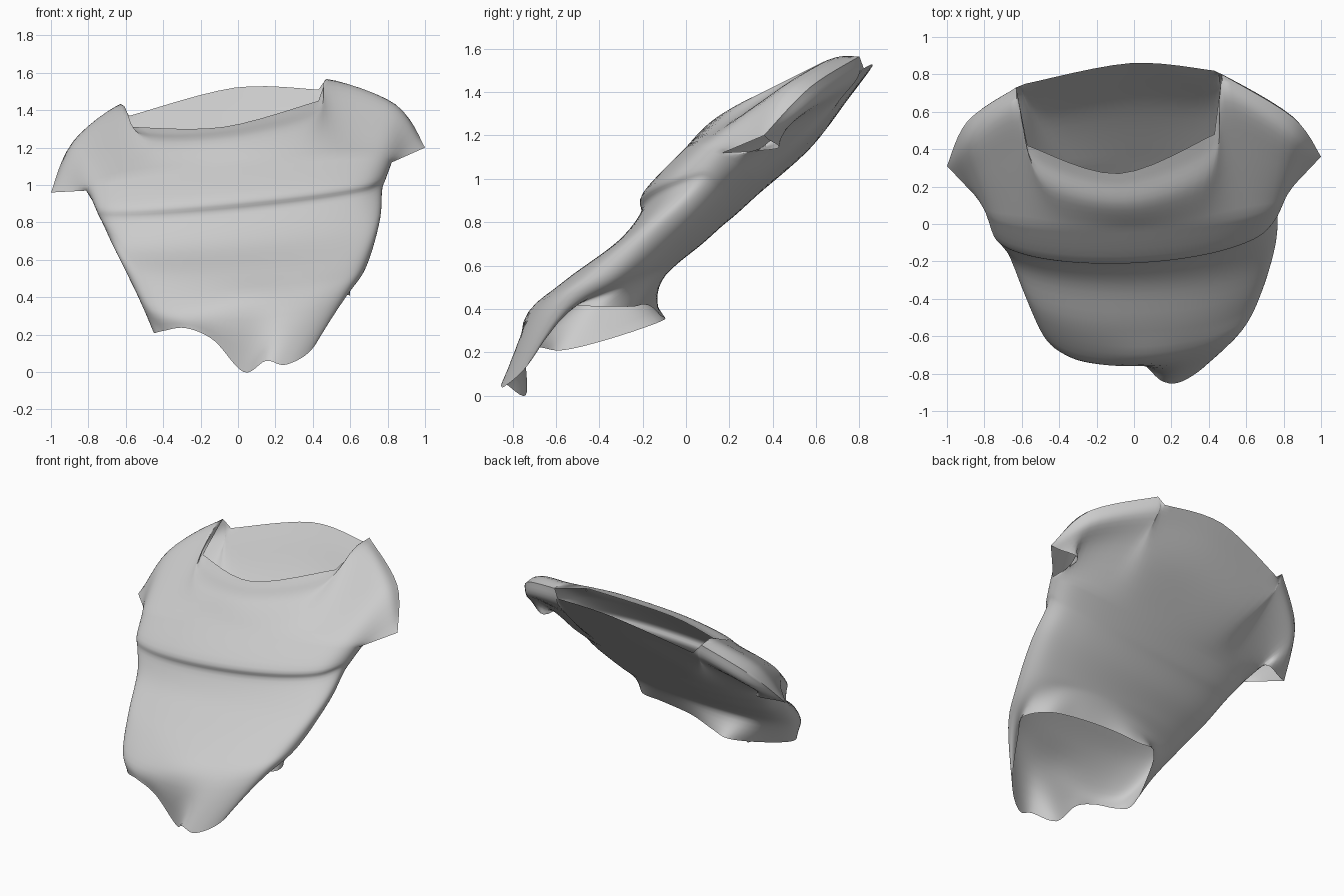
import bpy, bmesh
from math import sin, cos, pi
from mathutils import Vector as V

if "Cube" in bpy.data.objects:
    bpy.data.objects.remove(bpy.data.objects["Cube"])

UP = V((0, -.68, .73))      # outward direction of the front sheet
SUB = 6                     # steps between control points


def spline(pts, n=SUB, closed=False):
    """Smooth curve through the points, n steps per span."""
    m = len(pts)
    get = (lambda i: pts[i % m]) if closed else (lambda i: pts[min(max(i, 0), m - 1)])
    out = []
    for i in range(m if closed else m - 1):
        a, b, c, d = (get(i + k) for k in (-1, 0, 1, 2))
        for s in range(n):
            t = s / n
            out.append(.5 * (2 * b + (c - a) * t + (2 * a - 5 * b + 4 * c - d) * t * t
                             + (3 * b - a - 3 * c + d) * t ** 3))
    if not closed:
        out.append(pts[-1].copy())
    return out


def broken_spline(pts, breaks):
    """Spline with sharp corners at the given indices."""
    out = []
    for a, b in zip(breaks, breaks[1:]):
        out += spline(pts[a:b + 1])[:-1]
    return out + [pts[-1].copy()]


def ring(left, right, front, back):
    """16 control points: left side, over the front, right side, under the back."""
    l, r, f, b = map(V, (left, right, front, back))
    c = (l + r) / 2
    out = []
    for i in range(16):
        a = pi - i * pi / 8
        s = abs(sin(a)) ** .75
        out.append(c + (r - l) / 2 * cos(a) + ((f if i <= 8 else b) - c) * s)
    return out


def loft(bm, rows, closed):
    """Skin rows of equal length, smoothed from row to row."""
    cols = [spline(list(col), 5) for col in zip(*rows)]
    grid = [[bm.verts.new(p) for p in col] for col in cols]
    n = len(grid)
    for i in range(n if closed else n - 1):
        g, h = grid[i], grid[(i + 1) % n]
        for j in range(len(g) - 1):
            bm.faces.new((g[j], h[j], h[j + 1], g[j + 1]))


# Ragged hem, drooping at the front and short at the back
hem = [V(p) for p in (
    (-.45, -.56, .21), (-.40, -.66, .22), (-.28, -.73, .235), (-.13, -.74, .17),
    (.03, -.74, .0), (.15, -.84, .06), (.26, -.84, .04), (.41, -.73, .14),
    (.50, -.56, .39), (.60, -.40, .41), (.52, -.25, .41), (.33, -.20, .42),
    (.07, -.16, .41), (-.13, -.12, .37), (-.26, -.11, .345), (-.38, -.34, .265))]

# Body rings up to the armpits, with a fold across the chest
rings = [hem] + [ring(*r) for r in (
    ((-.52, -.45, .38), (.63, -.40, .48), (.05, -.75, .34), (.08, -.11, .53)),
    ((-.60, -.30, .54), (.70, -.28, .60), (.05, -.57, .52), (.05, -.05, .60)),
    ((-.68, -.12, .70), (.76, -.08, .82), (.05, -.33, .69), (.05, .08, .71)),
    ((-.74, .01, .84), (.77, .06, .98), (-.05, -.21, .84), (.03, .18, .80)),
    ((-.77, .06, .90), (.79, .10, 1.04), (-.05, -.20, .93), (.02, .24, .85)),
    ((-.81, .11, .97), (.82, .17, 1.12), (.0, -.02, 1.12), (.02, .34, .94)))]

# Shoulder seams and the two necklines
seam_l = [V(p) for p in ((-1, .31, .96), (-.89, .55, 1.22), (-.63, .73, 1.43))]
seam_r = [V(p) for p in ((.47, .80, 1.565), (.85, .57, 1.42), (1, .36, 1.20))]
neck_f = [V(p) for p in ((-.57, .42, 1.31), (-.08, .27, 1.31), (.43, .48, 1.45))]
neck_b = [V(p) for p in ((-.58, .75, 1.37), (-.02, .86, 1.52), (.43, .82, 1.51))]


def upper_rows(base, neck, bulge, roll, ends=None):
    """Middle row, rolled row just short of the shoulder, and top row."""
    top = seam_l + neck + seam_r
    mid = [(a + b) / 2 + UP * bulge * (i not in (0, 8))
           for i, (a, b) in enumerate(zip(base, top))]
    if ends:
        mid[0], mid[-1] = map(V, ends)
    near = [m.lerp(t, .72) + UP * roll * (i in (1, 2, 6, 7))
            for i, (m, t) in enumerate(zip(mid, top))]
    return mid, near, top


bm = bmesh.new()
closed_rows = [spline(r, closed=True) for r in rings]
loft(bm, closed_rows, True)

# Front and back yokes continue from the top body ring
armpit = rings[-1]
edge = closed_rows[-1]
half = 8 * SUB
corners = (0, 2, 3, 5, 6, 8)
for base, start, neck, bulge, roll, ends in (
        (armpit[:9], edge[:half + 1], neck_f, .04, .045, None),
        ([armpit[0]] + armpit[:7:-1], [edge[0]] + edge[:half - 1:-1], neck_b,
         -.03, -.05, ((-.80, .36, .98), (.82, .42, 1.14)))):
    mid, near, top = upper_rows(base, neck, bulge, roll, ends)
    loft(bm, [start, spline(mid), spline(near), broken_spline(top, corners)], False)

bmesh.ops.remove_doubles(bm, verts=bm.verts, dist=.0005)
bmesh.ops.recalc_face_normals(bm, faces=bm.faces)
me = bpy.data.meshes.new("cloth_top")
bm.to_mesh(me)
bm.free()
obj = bpy.data.objects.new("cloth_top", me)
bpy.context.collection.objects.link(obj)
bpy.context.view_layer.objects.active = obj
obj.select_set(True)
bpy.ops.object.shade_smooth_by_angle(angle=1.0)
